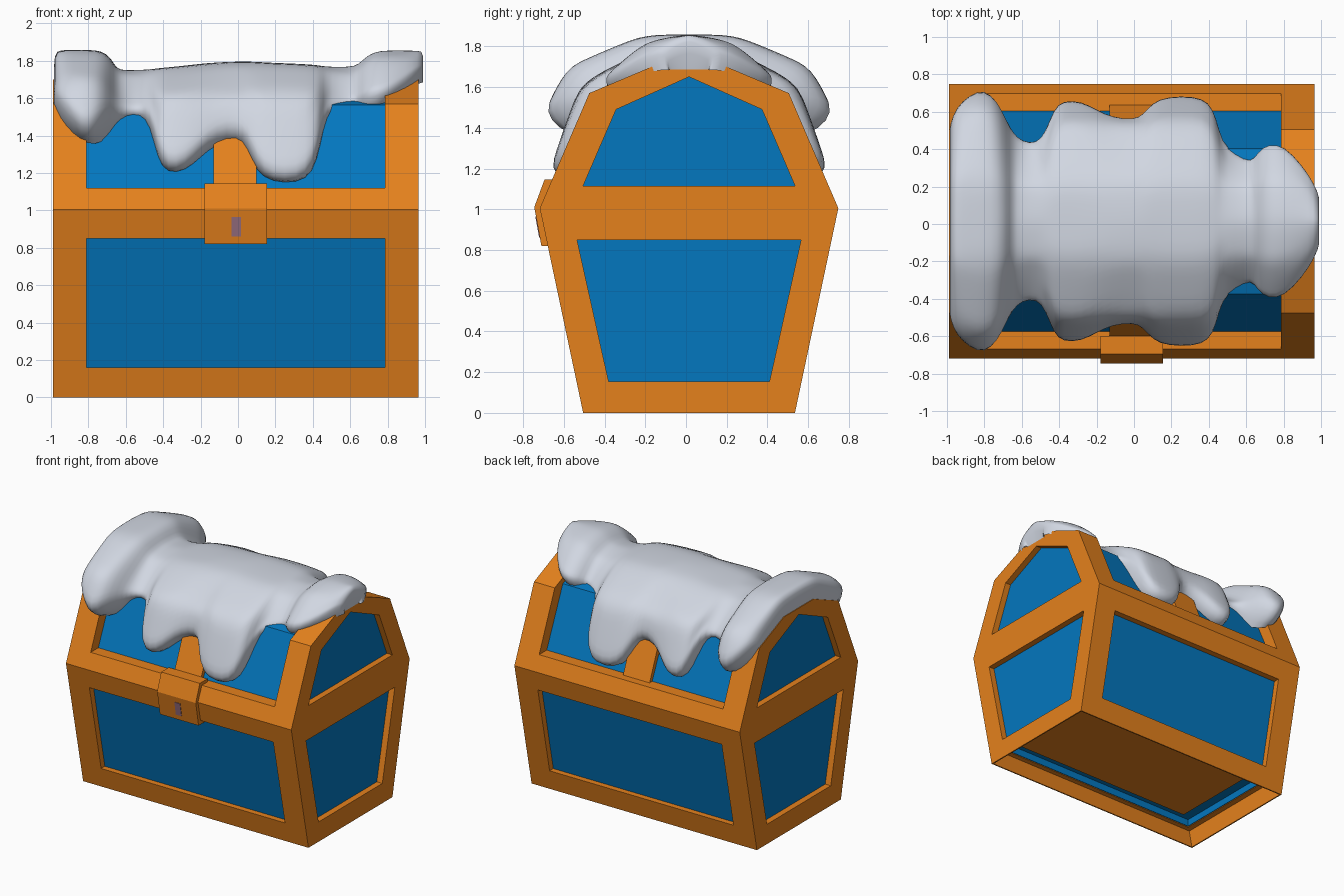
import bpy, bmesh, math
from mathutils import Vector

if "Cube" in bpy.data.objects:
    bpy.data.objects.remove(bpy.data.objects["Cube"])

CY = 0.015  # the chest body sits slightly behind the latch


def material(name, rgb):
    m = bpy.data.materials.new(name)
    m.diffuse_color = (*rgb, 1)
    m.use_nodes = True
    m.node_tree.nodes["Principled BSDF"].inputs["Base Color"].default_value = m.diffuse_color
    return m


ORANGE = material("orange wood", (0.78, 0.22, 0.012))
BLUE = material("blue panel", (0.001, 0.185, 0.52))
SNOW = material("pale snow", (0.64, 0.68, 0.76))
PURPLE = material("dull purple", (0.32, 0.16, 0.22))


def mesh_object(name, bm, mat):
    bmesh.ops.recalc_face_normals(bm, faces=bm.faces)
    me = bpy.data.meshes.new(name)
    bm.to_mesh(me)
    bm.free()
    ob = bpy.data.objects.new(name, me)
    me.materials.append(mat)
    bpy.context.collection.objects.link(ob)
    return ob


def prism(name, pts, x0, x1, mat):
    """Extrude a (y, z) outline along x."""
    bm = bmesh.new()
    a = [bm.verts.new((x0, y, z)) for y, z in pts]
    b = [bm.verts.new((x1, y, z)) for y, z in pts]
    bm.faces.new(a)
    bm.faces.new(b[::-1])
    for i in range(len(pts)):
        j = (i + 1) % len(pts)
        bm.faces.new((a[i], a[j], b[j], b[i]))
    return mesh_object(name, bm, mat)


def mirrored(half):
    """Complete a right-hand half outline about the chest centre."""
    left = [(CY - y, z) for y, z in reversed(half) if y > 0]
    return [(CY + y, z) for y, z in half] + left


def cut(ob, pts, x0, x1):
    cutter = prism("cutter", pts, x0, x1, ob.data.materials[0])
    cutter.hide_render = True
    mod = ob.modifiers.new("cut", 'BOOLEAN')
    mod.operation = 'DIFFERENCE'
    mod.solver = 'EXACT'
    mod.object = cutter
    bpy.context.view_layer.objects.active = ob
    bpy.ops.object.modifier_apply(modifier=mod.name)
    bpy.data.objects.remove(cutter, do_unlink=True)


# Orange frame, opened on front, back, roof, both ends and underneath
frame = prism("chest_frame", mirrored([(0.52, 0), (0.733, 1.005), (0.49, 1.57), (0.183, 1.70)]),
              -0.99, 0.965, ORANGE)
lower_win = mirrored([(0.395, 0.155), (0.55, 0.85)])
upper_win = mirrored([(0.52, 1.115), (0.358, 1.49), (0, 1.65)])
cutters = [
    ([(-1, 0.16), (1, 0.16), (1, 0.85), (-1, 0.85)], -0.81, 0.785),
    ([(-1, 1.12), (1, 1.12), (1, 2), (-1, 2)], -0.81, 0.785),
    (mirrored([(0.50, -0.05), (0.54, 0.15)]), -0.98, 0.955),
    (mirrored([(0.50, 0.10), (0.50, 0.215)]), -0.935, 0.91),
]
for win in (lower_win, upper_win):
    cutters += [(win, -1.1, -0.94), (win, 0.915, 1.1)]
for c in cutters:
    cut(frame, *c)

# Blue panels: lower box (hollowed below), lid core and the lid end plates
lower = prism("lower_panels", mirrored([(0.507, 0.155), (0.673, 0.95)]), -0.942, 0.917, BLUE)
cut(lower, mirrored([(0.495, 0.05), (0.495, 0.21)]), -0.93, 0.905)
prism("lid_panels", mirrored([(0.598, 1.10), (0.39, 1.565), (0.15, 1.64)]), -0.83, 0.80, BLUE)
end_plate = mirrored([(0.55, 1.10), (0.375, 1.50), (0, 1.667)])
prism("lid_end_left", end_plate, -0.942, -0.90, BLUE)
prism("lid_end_right", end_plate, 0.88, 0.917, BLUE)
prism("bottom_plate", mirrored([(0.44, 0.195), (0.44, 0.212)]), -0.84, 0.82, ORANGE)

# Strap over the lid, latch and keyhole
prism("lid_strap", mirrored([(0.63, 1.10), (0.44, 1.555), (0.15, 1.675)]), -0.13, 0.10, ORANGE)
prism("latch", [(-0.6, 1.145), (-0.695, 1.145), (-0.745, 1.01), (-0.71, 0.82), (-0.6, 0.82)],
      -0.18, 0.155, ORANGE)
prism("keyhole", [(-0.70, 0.86), (-0.721, 0.86), (-0.74, 0.965), (-0.70, 0.965)],
      -0.035, 0.015, PURPLE)

# Snow columns: x, thickness on the ridge, thickness at the rim, roof y of the rim
COLS = [
    (-0.985, .145, .09, .49), (-0.95, .158, .14, .53), (-0.88, .158, .17, .567),
    (-0.80, .158, .175, .59), (-0.73, .155, .14, .56), (-0.68, .12, .03, .53),
    (-0.65, .055, -.02, .505), (-0.60, .05, -.05, .475), (-0.52, .052, -.055, .465),
    (-0.47, .055, -.02, .51), (-0.43, .06, .02, .605), (-0.38, .065, .03, .645),
    (-0.28, .075, .03, .638), (-0.20, .085, .02, .600), (-0.12, .092, .01, .565),
    (0.0, .097, .01, .55), (0.05, .097, .01, .58), (0.10, .095, .02, .64),
    (0.18, .09, .025, .668), (0.32, .085, .025, .67), (0.40, .08, .02, .645),
    (0.44, .075, .0, .57), (0.47, .07, -.05, .47), (0.54, .068, -.055, .40),
    (0.63, .07, -.05, .345), (0.66, .10, .0, .39), (0.72, .15, .03, .42),
    (0.80, .157, .04, .40), (0.90, .155, .05, .29), (0.96, .155, .06, .20),
    (1.003, .15, .07, .10),
]
ROOF = [Vector(p) for p in ((0, 1.70), (0.183, 1.70), (0.49, 1.57), (0.733, 1.005))]


def arc_at_y(y):
    s = 0
    for a, b in zip(ROOF, ROOF[1:]):
        if y <= b.x:
            return s + (b - a).length * (y - a.x) / (b.x - a.x)
        s += (b - a).length
    return s


def roof_point(s, offset):
    for a, b in zip(ROOF, ROOF[1:]):
        d = (b - a).length
        if s <= d or b is ROOF[-1]:
            p = a.lerp(b, s / d)
            return p + (p - Vector((0, 1.0))).normalized() * offset
        s -= d


def half_section(t_top, t_low, rim_y, inner, cap):
    """Snow outline from the ridge down to the rim, curling in at the rim."""
    length = arc_at_y(rim_y)
    pts = []
    for i in range(11):
        f = i / 10 * 0.96
        t = t_top + (t_low - t_top) * f ** 1.5
        pts.append(roof_point(length * f, inner if cap else t))
    pts.append(roof_point(length, inner if cap else (t_low * 0.5 + inner * 0.5)))
    pts.append(roof_point(max(length - 0.03, length * 0.97), inner))
    return pts


# Snow drape over the lid
bm = bmesh.new()
rows = []
first, last = COLS[0], COLS[-1]
columns = [(first, first[0], True)] + [(c, c[0], False) for c in COLS] + [(last, 0.968, True)]
for (_, t_top, t_low, rim), x, cap in columns:
    inner = -0.11 if -0.79 < x < 0.76 else -0.015
    half = half_section(t_top, t_low, rim, inner, cap)
    section = [(-p.x, p.y) for p in reversed(half[1:])] + [(p.x, p.y) for p in half]
    rows.append([bm.verts.new((x, CY + y, z)) for y, z in section])
for r, q in zip(rows, rows[1:]):
    for i in range(len(r) - 1):
        bm.faces.new((r[i], q[i], q[i + 1], r[i + 1]))
snow = mesh_object("snow_drape", bm, SNOW)
sub = snow.modifiers.new("soften", 'SUBSURF')
sub.levels = sub.render_levels = 1
for p in snow.data.polygons:
    p.use_smooth = True
